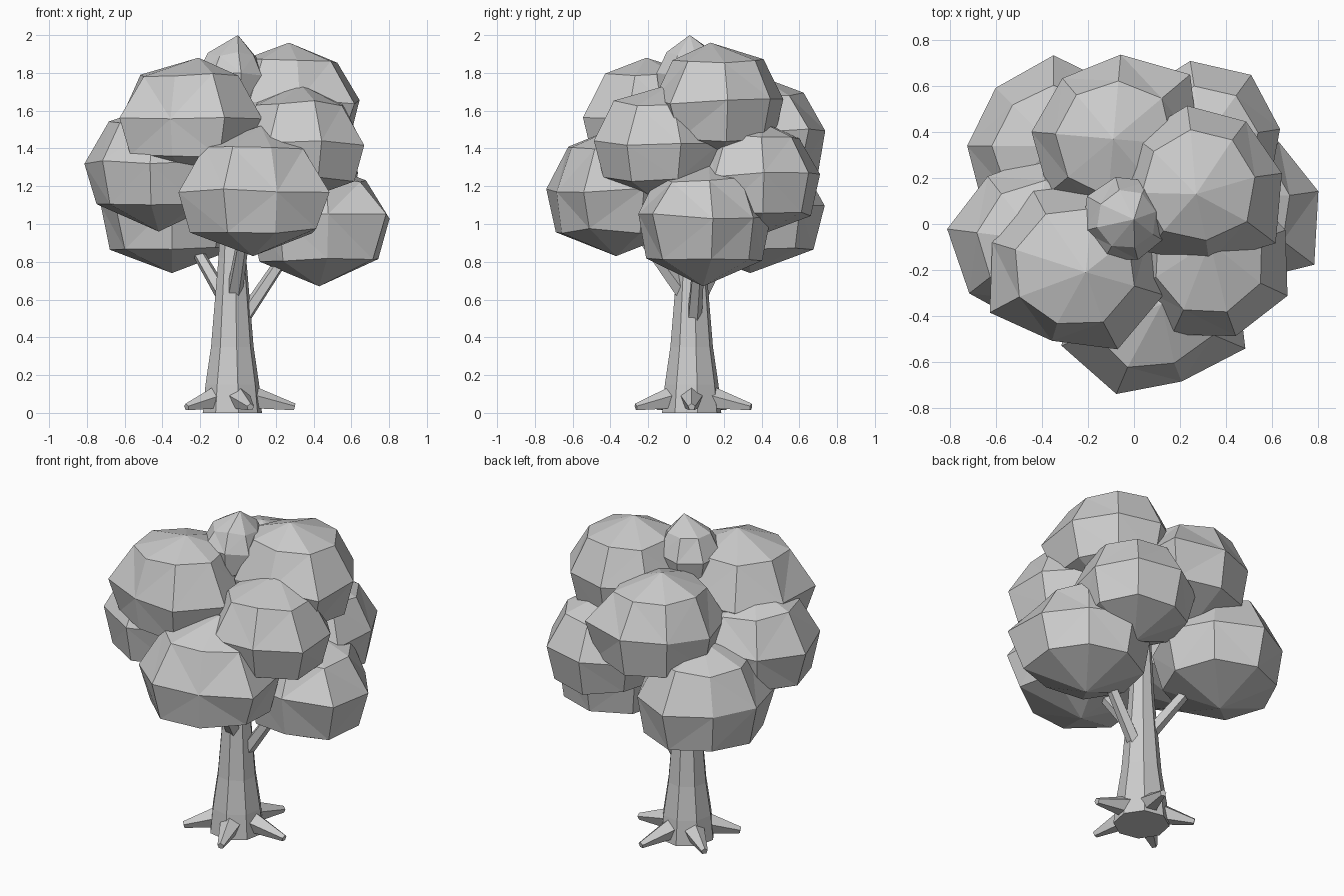
import bpy, bmesh, math, random
from mathutils import Vector

if "Cube" in bpy.data.objects:
    bpy.data.objects.remove(bpy.data.objects["Cube"])

random.seed(4)
gray = bpy.data.materials.new("matte gray")
gray.diffuse_color = (0.6, 0.6, 0.6, 1)
gray.use_nodes = True
gray.node_tree.nodes["Principled BSDF"].inputs["Base Color"].default_value = gray.diffuse_color


def finish(name, bm):
    bmesh.ops.recalc_face_normals(bm, faces=bm.faces)
    mesh = bpy.data.meshes.new(name)
    bm.to_mesh(mesh)
    bm.free()
    mesh.materials.append(gray)
    obj = bpy.data.objects.new(name, mesh)
    bpy.context.collection.objects.link(obj)
    return obj


def skin(bm, loops):
    """Bridge consecutive vertex loops of equal length."""
    n = len(loops[0])
    for a, b in zip(loops, loops[1:]):
        for i in range(n):
            j = (i + 1) % n
            bm.faces.new((a[i], a[j], b[j], b[i]))


def limb(name, rings, sides, spin=0.0):
    """Tapered faceted tube through (point, radius) rings."""
    bm = bmesh.new()
    pts = [Vector(p) for p, r in rings]
    rot = (pts[-1] - pts[0]).to_track_quat('Z', 'Y')
    loops = []
    for p, (_, r) in zip(pts, rings):
        loops.append([bm.verts.new(p + rot @ Vector((r * math.cos(a), r * math.sin(a), 0)))
                      for a in (spin + 2 * math.pi * i / sides for i in range(sides))])
    skin(bm, loops)
    bm.faces.new(loops[0])
    bm.faces.new(loops[-1])
    return finish(name, bm)


def clump(name, center, heights, turn, rim, peak=None, lift=0.68):
    """Eight-sided leaf clump: pole, three rings, pole. rim = radii in hundredths."""
    bm = bmesh.new()
    x, y = center
    bottom, middle, top = heights
    mean = sum(rim) / 8
    loops = []
    for wide, z, follow in [(0.87, middle + 0.62 * (bottom - middle), 0.6), (1.0, middle, 1.0),
                            (0.69, middle + lift * (top - middle), 0.4)]:
        loop = []
        for i in range(8):
            a = math.radians(turn + 45 * i)
            r = wide * (mean + follow * (rim[i] - mean)) / 100 * random.uniform(0.98, 1.02)
            loop.append(bm.verts.new((x + r * math.cos(a), y + r * math.sin(a),
                                      z + random.uniform(-0.015, 0.015))))
        loops.append(loop)
    skin(bm, loops)
    for loop, p in ((loops[0], (x, y, bottom)), (loops[-1], (*(peak or center), top))):
        pole = bm.verts.new(p)
        for i in range(8):
            bm.faces.new((loop[i], loop[(i + 1) % 8], pole))
    bmesh.ops.triangulate(bm, faces=bm.faces)
    return finish(name, bm)


# Trunk
cx, cy = -0.03, 0.03
limb("trunk", [((cx, cy, 0.0), 0.16), ((cx, cy, 0.15), 0.145), ((cx, cy, 0.35), 0.115),
               ((cx, cy, 0.6), 0.094), ((cx, cy, 0.82), 0.075), ((cx, cy, 1.3), 0.05)], 8, 0.2)

# Five spreading roots
for i, reach in enumerate((0.33, 0.33, 0.30, 0.30, 0.31)):
    a = math.radians(72 * i)
    d = Vector((math.cos(a), math.sin(a), 0))
    base = Vector((cx, cy, 0))
    limb(f"root_{i + 1}", [(base + d * 0.10 + Vector((0, 0, 0.078)), 0.066),
                           (base + d * reach + Vector((0, 0, 0.03)), 0.02)], 5, math.pi / 2)

# Branches reaching into the lower clumps
limb("right_branch", [((0.0, 0.04, 0.46), 0.042), ((0.36, 0.08, 1.0), 0.028)], 5)
limb("back_left_branch", [((-0.05, 0.05, 0.57), 0.042), ((-0.3, 0.27, 1.0), 0.028)], 5)
limb("front_branch", [((-0.02, -0.01, 0.63), 0.045), ((0.04, -0.28, 1.0), 0.03)], 5)

# Lower leaf clumps
clump("front_low_leaves", (0.08, -0.37), (0.83, 1.18, 1.52), 22,
      (39, 39, 39, 39, 42, 40, 34, 44), (0.12, -0.35))
clump("right_low_leaves", (0.43, 0.09), (0.67, 1.04, 1.33), 8,
      (37, 34, 36, 37, 37, 36, 34, 44), (0.42, 0.12))
clump("back_left_low_leaves", (-0.35, 0.34), (0.74, 1.10, 1.42), 0,
      (39, 38, 39, 35, 38, 43, 38, 38))

# Middle leaf clumps
clump("left_middle_leaves", (-0.42, -0.07), (0.96, 1.33, 1.63), 38,
      (37, 37, 35, 39, 37, 38, 38, 38))
clump("front_right_middle_leaves", (0.32, -0.15), (1.12, 1.43, 1.74), 20,
      (36, 36, 35, 34, 34, 36, 36, 38), (0.33, -0.08))
clump("back_right_low_leaves", (0.30, 0.36), (0.93, 1.26, 1.56), 9,
      (34, 36, 35, 35, 36, 35, 35, 35))
clump("back_middle_leaves", (-0.09, 0.37), (1.14, 1.49, 1.79), 40,
      (44, 37, 34, 36, 37, 37, 37, 37))

# Upper leaf clumps
clump("front_left_high_leaves", (-0.26, -0.19), (1.23, 1.55, 1.88), 28,
      (38, 39, 38, 38, 42, 33, 40, 40), (-0.21, -0.21), 0.73)
clump("back_right_high_leaves", (0.28, 0.17), (1.31, 1.65, 1.96), 8,
      (36, 34, 35, 34, 35, 36, 34, 42), (0.27, 0.13))
clump("crown_leaves", (-0.03, 0.02), (1.58, 1.79, 2.00), 15,
      (18, 19, 19, 20, 20, 20, 18, 18), (0.0, 0.02), 0.52)
